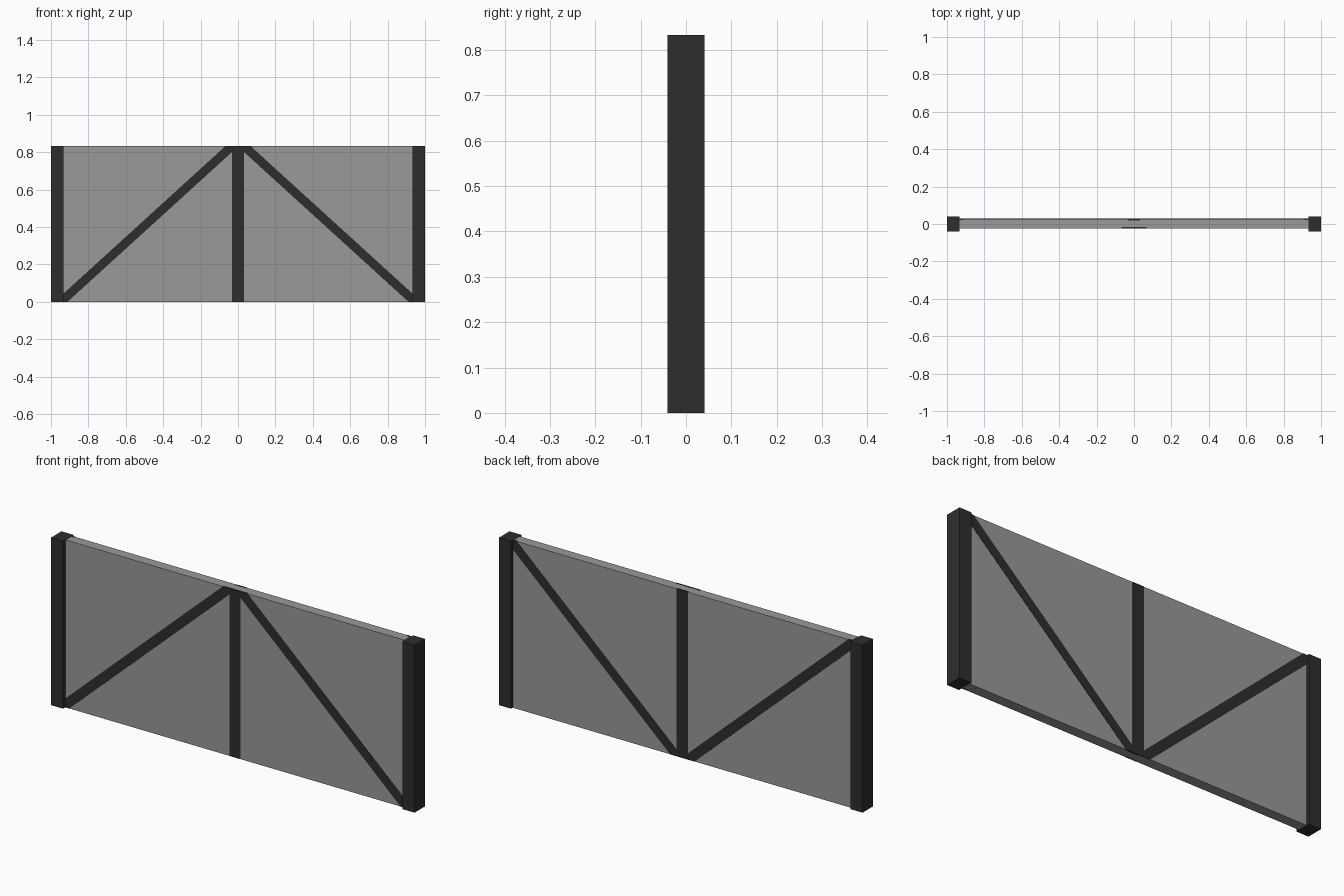
import bpy, bmesh, math

if "Cube" in bpy.data.objects:
    bpy.data.objects.remove(bpy.data.objects["Cube"])

H = 0.833                      # overall height
PX = 0.932                     # half length of the infill panel
Y0, Y1 = -0.023, 0.028         # panel front and back


def material(name, v):
    m = bpy.data.materials.new(name)
    m.diffuse_color = (v, v, v, 1)
    m.use_nodes = True
    m.node_tree.nodes["Principled BSDF"].inputs["Base Color"].default_value = m.diffuse_color
    return m


dark = material("charcoal", 0.027)
grey = material("mid grey", 0.32)


def prism(name, outline, y0, y1, mat):
    """Extrude an x-z outline along y."""
    bm = bmesh.new()
    face = bm.faces.new([bm.verts.new((x, y0, z)) for x, z in outline])
    ext = bmesh.ops.extrude_face_region(bm, geom=[face])["geom"]
    for v in ext:
        if isinstance(v, bmesh.types.BMVert):
            v.co.y = y1
    bmesh.ops.recalc_face_normals(bm, faces=bm.faces)
    me = bpy.data.meshes.new(name)
    bm.to_mesh(me)
    bm.free()
    me.materials.append(mat)
    ob = bpy.data.objects.new(name, me)
    bpy.context.collection.objects.link(ob)
    return ob


def rect(x0, x1, z0=0, z1=H):
    return [(x0, z0), (x1, z0), (x1, z1), (x0, z1)]


# Infill panel and end posts
prism("panel", rect(-PX, PX), Y0, Y1, grey)
for side, s in (("left", -1), ("right", 1)):
    prism(side + "_post", rect(*sorted((s * 0.934, s))), -0.041, 0.041, dark)

# Diagonal brace clipped to the panel: rises from the post foot to the top centre
SLOPE, HALF = 0.91, 0.035      # gradient and horizontal half width


def line_x(z, off):
    return -0.947 + z / SLOPE + off


def brace(top):
    z_post = (-PX + 0.947 + HALF) * SLOPE
    return [(-PX, 0), (line_x(0, HALF), 0), (line_x(top, HALF), top),
            (line_x(top, -HALF), top), (-PX, z_post)]


# Thin painted bars on both faces; the back pattern is upside down
T = H + 0.0005
for face, y0, y1 in (("front", Y0 - 0.001, Y0 + 0.008), ("back", Y1 - 0.008, Y1 + 0.001)):
    prism(face + "_centre_bar", rect(-0.031, 0.031, -0.0, T), y0, y1, dark)
    for side, s in (("left", -1), ("right", 1)):
        pts = [(-s * x, z if face == "front" else H - z) for x, z in brace(H)]
        pts = [(x, T if z > H - 1e-4 else z) for x, z in pts]
        # tiny depth offset avoids coplanar overlap with the centre bar
        d = -0.0002 if face == "front" else 0.0002
        prism(f"{face}_{side}_brace", pts, y0 + d, y1 + d, dark)
